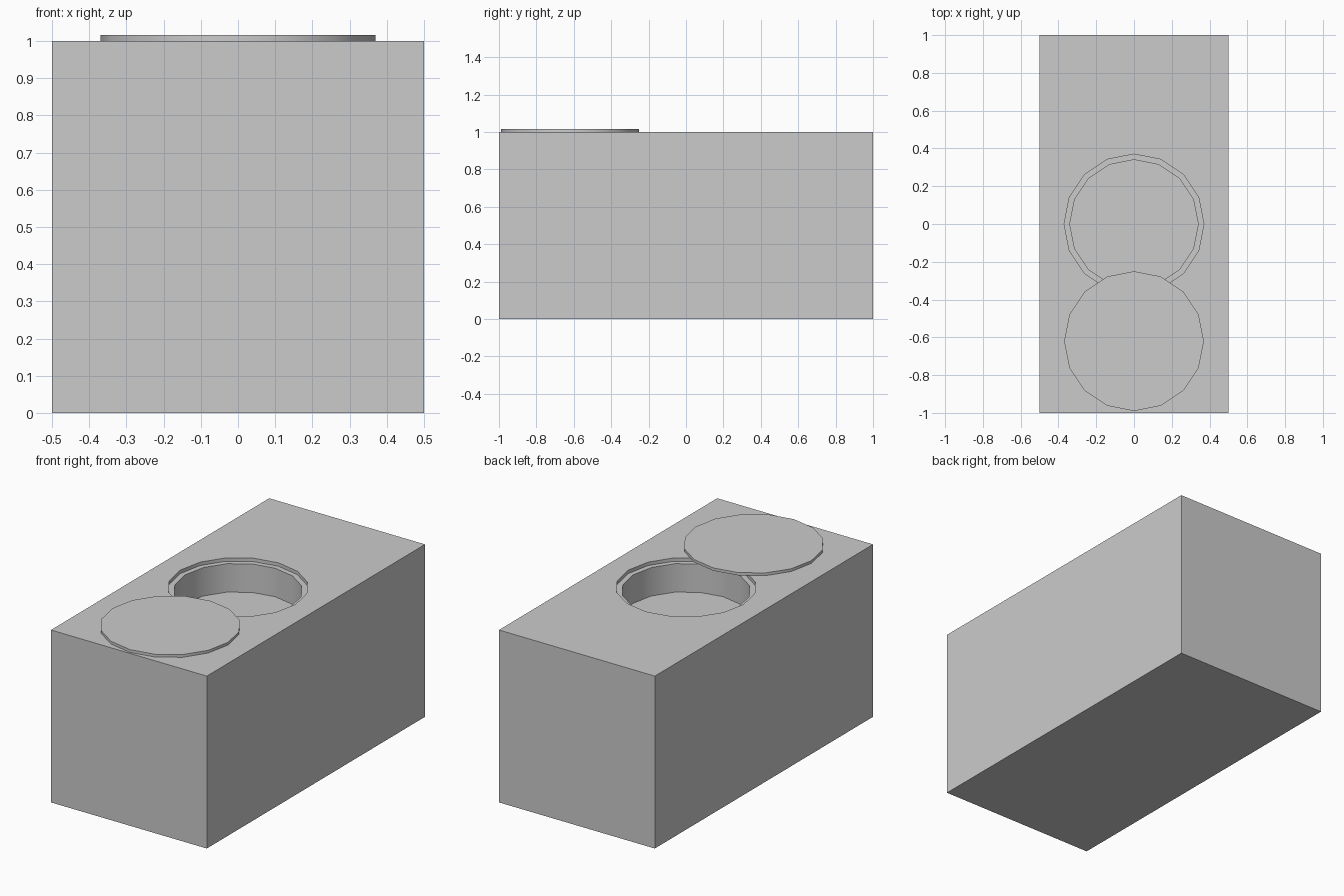
import bpy

if "Cube" in bpy.data.objects:
    bpy.data.objects.remove(bpy.data.objects["Cube"])

SIDES = 16


def disc(name, radius, y, z0, z1):
    """Upright 16-sided cylinder between heights z0 and z1."""
    bpy.ops.mesh.primitive_cylinder_add(vertices=SIDES, radius=radius, depth=z1 - z0,
                                        location=(0, y, (z0 + z1) / 2))
    obj = bpy.context.object
    obj.name = name
    return obj


def smooth(obj):
    bpy.ops.object.select_all(action='DESELECT')
    obj.select_set(True)
    bpy.context.view_layer.objects.active = obj
    bpy.ops.object.shade_smooth_by_angle(angle=0.6)


def cut(obj, cutter):
    """Subtract cutter from obj, then discard the cutter."""
    cutter.hide_render = True
    mod = obj.modifiers.new("cut", 'BOOLEAN')
    mod.operation = 'DIFFERENCE'
    mod.solver = 'EXACT'
    mod.object = cutter
    bpy.context.view_layer.objects.active = obj
    bpy.ops.object.modifier_apply(modifier=mod.name)
    bpy.data.objects.remove(cutter, do_unlink=True)


# Solid block
bpy.ops.mesh.primitive_cube_add(size=1, location=(0, 0, 0.5))
block = bpy.context.object
block.name = "block"
block.scale = (1, 2, 1)
bpy.ops.object.transform_apply(location=True, rotation=False, scale=True)

# Round well, then the shallow ledge that seats the lid
cut(block, disc("well_cutter", 0.34, 0, 0.815, 1.2))
cut(block, disc("ledge_cutter", 0.37, 0, 0.98, 1.2))
smooth(block)

# Lid lying on the block in front of the well
lid = disc("lid", 0.37, -0.62, 1.0, 1.016)
smooth(lid)
